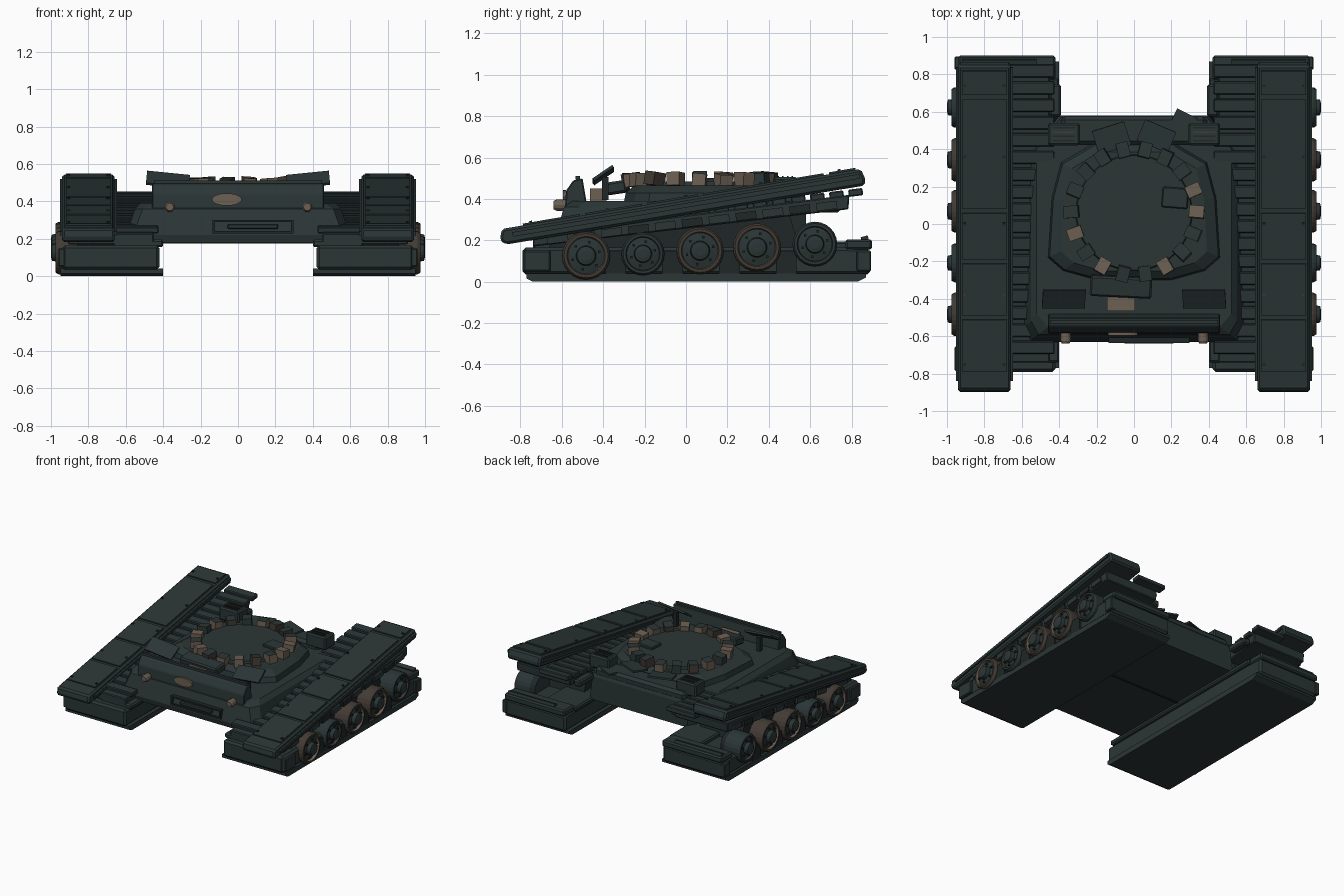
import bpy, bmesh, math, random
from mathutils import Matrix, Vector
random.seed(4)

def mat(name, c):
    m = bpy.data.materials.new(name)
    m.diffuse_color = (*c, 1)
    return m

SLATE = mat("dark slate", (0.024, 0.036, 0.036))
DARK = mat("black slate", (0.014, 0.020, 0.020))
TAN = mat("dusty tan", (0.15, 0.115, 0.085))
RUST = mat("dark rust", (0.055, 0.043, 0.035))
MATS = [SLATE, DARK, TAN, RUST]

def finish(name, bm, m=0, bevel=0):
    bmesh.ops.recalc_face_normals(bm, faces=bm.faces)
    me = bpy.data.meshes.new(name)
    bm.to_mesh(me)
    bm.free()
    for k in MATS:
        me.materials.append(k)
    if m:
        for p in me.polygons:
            p.material_index = m
    ob = bpy.data.objects.new(name, me)
    bpy.context.collection.objects.link(ob)
    if bevel:
        b = ob.modifiers.new("bevel", 'BEVEL')
        b.width, b.segments, b.limit_method = bevel, 1, 'ANGLE'
    return ob

def loft(name, rings, m=0, bevel=0, ring_mats=None):
    """Skin a list of equal-length point rings and cap both ends."""
    bm = bmesh.new()
    vs = [[bm.verts.new(p) for p in r] for r in rings]
    n = len(vs[0])
    for i, (a, b) in enumerate(zip(vs, vs[1:])):
        for j in range(n):
            f = bm.faces.new((a[j], a[(j + 1) % n], b[(j + 1) % n], b[j]))
            if ring_mats:
                f.material_index = ring_mats[i]
    bm.faces.new(vs[0])
    bm.faces.new(vs[-1])
    return finish(name, bm, m, bevel)

def prism(name, yz, x0, x1, m=0, bevel=0):
    return loft(name, [[(x, y, z) for y, z in yz] for x in (x0, x1)], m, bevel)

def box(name, c, size, rot=(0, 0, 0), m=0, bevel=0, side_mat=None):
    bm = bmesh.new()
    bmesh.ops.create_cube(bm, size=1, matrix=Matrix.Diagonal((*size, 1)))
    if side_mat is not None:
        for f in bm.faces:
            if abs(f.normal.z) < 0.5:
                f.material_index = side_mat
    R = Matrix.Rotation(rot[2], 4, 'Z') @ Matrix.Rotation(rot[1], 4, 'Y') @ Matrix.Rotation(rot[0], 4, 'X')
    bm.transform(Matrix.Translation(c) @ R)
    return finish(name, bm, m, bevel)

def sym(half, z):
    """Mirror a half outline (x > 0, front to back) into a closed ring."""
    return [(x, y, z) for x, y in half] + [(-x, y, z) for x, y in reversed(half)]

def lathe_x(name, y, z, prof, s, mats, n=24):
    rings = [[(s * x, y + r * math.cos(2 * math.pi * k / n), z + r * math.sin(2 * math.pi * k / n))
              for k in range(n)] for x, r in prof]
    return loft(name, rings, ring_mats=mats)

# Hull tub and deck
loft("hull", [
    sym([(0.56, -0.62), (0.60, -0.56), (0.58, 0.30), (0.42, 0.58)], 0.18),
    sym([(0.56, -0.63), (0.60, -0.56), (0.58, 0.30), (0.42, 0.58)], 0.22),
    sym([(0.51, -0.59), (0.55, -0.52), (0.55, 0.38), (0.40, 0.58)], 0.36),
    sym([(0.46, -0.55), (0.52, -0.48), (0.52, 0.40), (0.39, 0.57)], 0.39)])
box("belly_seam", (0, 0, 0.178), (0.8, 0.012, 0.008), m=1)

# Front armour bar with oval plate, lamps and tow handle
prism("front_armour", [(-0.585, 0.355), (-0.58, 0.44), (-0.545, 0.49), (-0.50, 0.50), (-0.48, 0.38)], -0.46, 0.46, bevel=0.006)
box("front_armour_lip", (0, -0.523, 0.503), (0.90, 0.02, 0.016))
n = 20
loft("oval_plate", [[(-0.06 + 0.08 * math.cos(2 * math.pi * k / n), y, 0.41 + 0.033 * math.sin(2 * math.pi * k / n))
                     for k in range(n)] for y in (-0.58, -0.595)], m=2)
for x in (-0.365, 0.37):
    loft("lamp", [[(x + r * math.cos(k * math.pi / 6), y, 0.37 + r * math.sin(k * math.pi / 6)) for k in range(12)]
                  for y, r in ((-0.57, 0.026), (-0.625, 0.028), (-0.64, 0.02))], m=2)
for z in (0.235, 0.295):
    box("tow_frame_bar", (0.08, -0.622, z), (0.43, 0.03, 0.012), m=1)
for x in (-0.13, 0.29):
    box("tow_frame_end", (x, -0.622, 0.265), (0.012, 0.03, 0.07), m=1)
box("tow_bar", (0.08, -0.62, 0.265), (0.27, 0.04, 0.028), bevel=0.006)

# Turret base and ring
base = [(0.20, -0.30), (0.38, -0.25), (0.46, -0.18), (0.44, 0.14), (0.39, 0.33), (0.22, 0.43)]
loft("turret_base", [sym(base, 0.385), sym([(x * 0.98, y * 0.97) for x, y in base], 0.43),
                     sym([(x * 0.85, y * 0.87 + 0.01) for x, y in base], 0.465)])
loft("ring_plate", [[(r * math.cos(k * math.pi / 9), 0.06 + r * math.sin(k * math.pi / 9), z) for k in range(18)]
                    for r, z in ((0.32, 0.45), (0.31, 0.485))])
tan_tops = {5 + 4, 10, 12, 15, 0, 1, 13}
for i in range(18):
    a = math.radians(i * 20)
    top = 2 if i in (0, 1, 10, 12, 15) else 0
    b = box("ring_block", (0.335 * math.cos(a), 0.065 + 0.335 * math.sin(a), 0.493 + random.uniform(-.006, .006)),
            (0.08, 0.065, 0.065), (random.uniform(-.1, .1), random.uniform(-.15, .15), a + random.uniform(-.12, .12)),
            m=top, side_mat=(0, 3, 2)[i % 3])
box("hatch", (0.22, 0.14, 0.49), (0.14, 0.11, 0.025), (0, 0, -0.08), bevel=0.006)
box("gun_mount", (-0.07, -0.335, 0.455), (0.33, 0.11, 0.06), (0.15, 0, -0.05), bevel=0.01)
box("gun_stub", (-0.07, -0.425, 0.42), (0.15, 0.08, 0.06), m=2)

# Details that come in pairs on the deck
for s in (1, -1):
    box("tilted_panel", (s * 0.375, -0.40, 0.515), (0.23, 0.115, 0.014), (0.6, -s * 0.10, 0))
    box("panel_post", (s * 0.36, -0.39, 0.45), (0.03, 0.03, 0.11), m=1)
    box("rear_vent", (s * 0.375, 0.48, 0.455), (0.17, 0.12, 0.10), bevel=0.01)
    for k in range(4):
        box("vent_slat", (s * 0.375, 0.445 + k * 0.023, 0.507), (0.12, 0.008, 0.008), m=3 if k == 2 else 1)
box("loose_plate_a", (0.12, 0.47, 0.47), (0.18, 0.12, 0.014), (0.1, 0, -0.4))
box("loose_plate_b", (-0.12, 0.46, 0.46), (0.18, 0.13, 0.014), (0.1, 0, 0.3))
box("loose_plate_c", (0.27, 0.56, 0.43), (0.12, 0.07, 0.014), (0, 0, -0.45))
box("rear_deck", (0, 0.50, 0.40), (0.78, 0.15, 0.07), bevel=0.02)

def run_z(y):            # middle height of the upper track run
    return 0.288 + 0.1225 * y
def fender_z(y):         # top of the fender
    return 0.409 + 0.1675 * y
TILT = math.atan(0.1225)
FTILT = math.atan(0.1675)

for s in (1, -1):
    # Lower track run
    prism("lower_track", [(-0.79, 0.035), (0.89, 0.035), (0.89, 0.16), (0.78, 0.165), (-0.79, 0.165)],
          s * 0.42, s * 0.94, bevel=0.015)
    prism("track_sole", [(-0.74, 0.0), (0.83, 0.0), (0.87, 0.02), (0.87, 0.04), (-0.77, 0.04), (-0.77, 0.015)],
          s * 0.40, s * 0.95)
    box("track_top_pad", (s * 0.535, 0.02, 0.175), (0.27, 1.52, 0.04), bevel=0.01)
    box("rear_track_block", (s * 0.68, 0.835, 0.18), (0.52, 0.13, 0.05), bevel=0.01)
    box("rear_lug", (s * 0.72, 0.865, 0.205), (0.4, 0.035, 0.03), (0.3, 0, 0))
    for y in (-0.72, 0.86):
        box("track_end_pad", (s * 0.94, y, 0.10), (0.04, 0.13 if y < 0 else 0.07, 0.10), bevel=0.006)
    for k in range(4):
        box("track_side_pad", (s * 0.935, -0.34 + k * 0.275, 0.09), (0.03, 0.10, 0.11), m=1)
    prism("wheel_wall", [(-0.66, 0.15), (0.55, 0.15), (0.50, 0.33), (-0.66, 0.19)], s * 0.5, s * 0.86, m=1)
    box("rear_bracket", (s * 0.42, 0.66, 0.36), (0.06, 0.17, 0.05), bevel=0.01)

    # Upper track run with links
    prism("upper_track", [(-0.74, 0.17), (0.785, 0.35), (0.79, 0.42), (-0.74, 0.23)], s * 0.45, s * 0.91, bevel=0.006)
    for k in range(17):
        y = -0.66 + k * 0.0925
        box("track_link", (s * 0.55, y, run_z(y) + 0.043), (0.25, 0.07, 0.035), (TILT, 0, 0), bevel=0.006)
    for k in range(11):
        y = -0.62 + k * 0.13
        box("track_side_rib", (s * 0.915, y, run_z(y) - 0.005), (0.02, 0.10, 0.038), (TILT, 0, 0), m=k % 2)

    # Sloping fender with top panels, edge rails and bolts
    prism("fender", [(-0.90, 0.20), (-0.87, 0.18), (0.865, 0.465), (0.865, 0.50), (0.845, 0.545), (-0.89, 0.255)],
          s * 0.66, s * 0.94, bevel=0.012)
    for x in (0.655, 0.945):
        box("fender_rail", (s * x, 0, fender_z(0) - 0.04), (0.016, 1.70, 0.022), (FTILT, 0, 0))
    for y0, y1 in ((-0.79, -0.51), (-0.49, -0.21), (-0.19, 0.06), (0.08, 0.67), (0.69, 0.82)):
        y = (y0 + y1) / 2
        box("fender_panel", (s * 0.80, y, fender_z(y) - 0.003), (0.24, y1 - y0, 0.014), (FTILT, 0, 0))
    for y in (-0.75, -0.38, 0.0, 0.36, 0.74):
        for x in (0.695, 0.905):
            box("bolt", (s * x, y, fender_z(y) + 0.005), (0.014, 0.014, 0.012), (FTILT, 0, 0), m=3 if y == -0.38 else 1)

    # Road wheels
    for i, (y, z, r) in enumerate(((-0.483, 0.126, 0.116), (-0.208, 0.135, 0.104), (0.068, 0.150, 0.114),
                                   (0.343, 0.166, 0.116), (0.623, 0.182, 0.108))):
        rim = 0 if i in (1, 4) else 3
        lathe_x("road_wheel", y, z, [(0.80, r * 0.9), (0.84, r), (0.96, r), (0.975, r * 0.92), (0.975, r * 0.80),
                                     (0.955, r * 0.76), (0.965, r * 0.42), (0.995, r * 0.38), (1.0, r * 0.2)],
                s, [1, 3 if rim else 0, rim, rim, 2 if rim else 3, 0, 0, 0])
        for k in range(6):
            a = k * math.pi / 3 + 0.3
            box("wheel_bolt", (s * 0.966, y + r * 0.58 * math.cos(a), z + r * 0.58 * math.sin(a)),
                (0.016, 0.012, 0.012), m=1)
